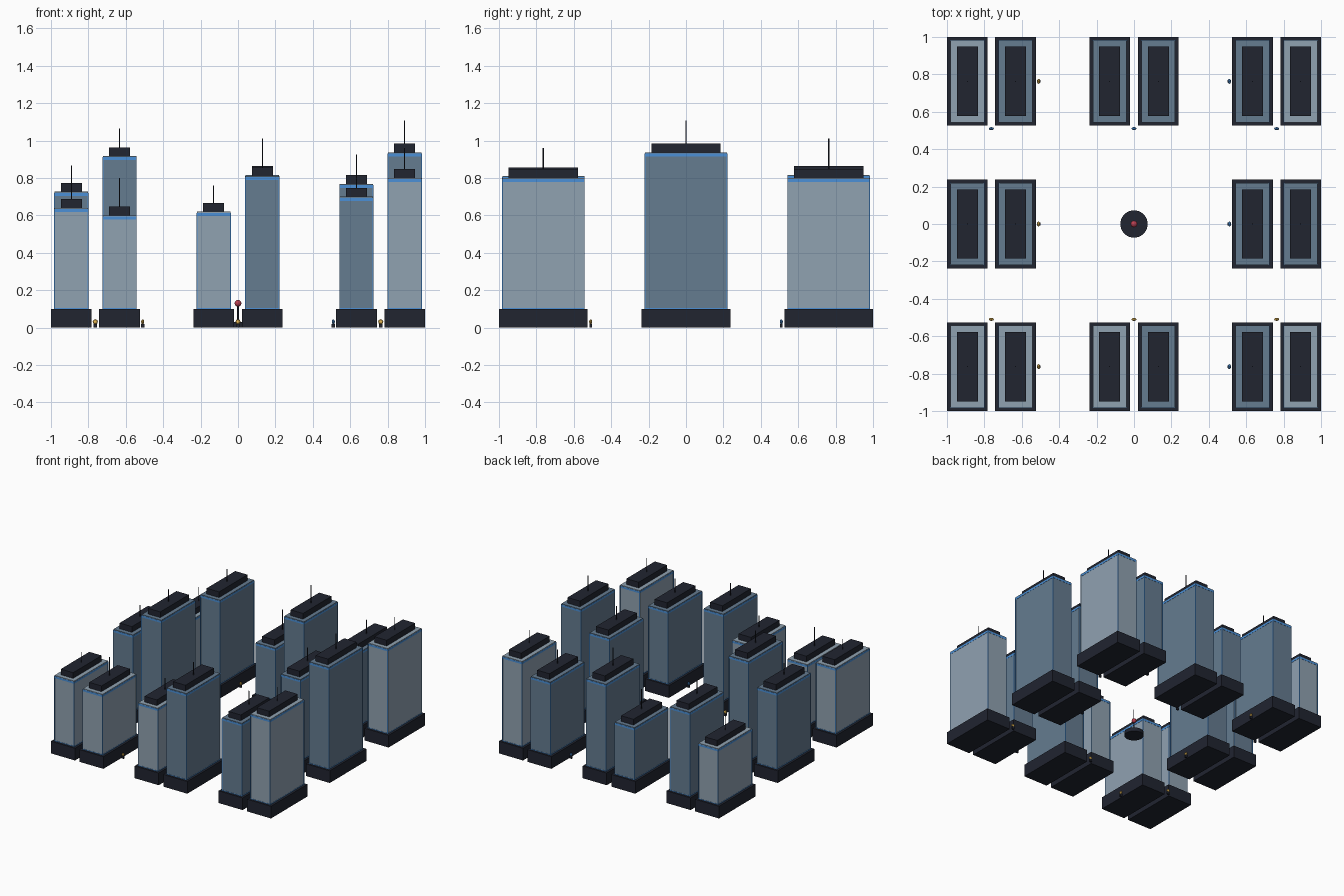
import bpy, bmesh, math

if "Cube" in bpy.data.objects:
    bpy.data.objects.remove(bpy.data.objects["Cube"])


def mat(name, col):
    m = bpy.data.materials.new(name)
    m.diffuse_color = (*col, 1)
    m.use_nodes = True
    m.node_tree.nodes["Principled BSDF"].inputs["Base Color"].default_value = m.diffuse_color
    return m


DARK = mat("dark", (0.015, 0.018, 0.03))
LIGHT = mat("pale_glass", (0.28, 0.36, 0.44))
MID = mat("deep_glass", (0.13, 0.20, 0.28))
BLUE = mat("blue_trim", (0.07, 0.28, 0.68))
AMBER = mat("amber", (0.75, 0.45, 0.08))
RED = mat("red", (0.5, 0.05, 0.08))


def finish(name, bm, m):
    me = bpy.data.meshes.new(name)
    bm.to_mesh(me)
    bm.free()
    me.materials.append(m)
    o = bpy.data.objects.new(name, me)
    bpy.context.collection.objects.link(o)
    return o


def boxes(name, specs, m):
    """Each spec is (x, y, bottom z, width, depth, height)."""
    bm = bmesh.new()
    for x, y, z, w, d, h in specs:
        vs = bmesh.ops.create_cube(bm, size=1)["verts"]
        for v in vs:
            v.co = (x + v.co.x * w, y + v.co.y * d, z + (v.co.z + 0.5) * h)
    return finish(name, bm, m)


def cyl(name, x, y, z, r, h, m, n=8, r2=None):
    bm = bmesh.new()
    bmesh.ops.create_cone(bm, cap_ends=True, segments=n, radius1=r,
                          radius2=r if r2 is None else r2, depth=h)
    bmesh.ops.translate(bm, verts=bm.verts, vec=(x, y, z + h / 2))
    return finish(name, bm, m)


def ball(name, x, y, z, r, m, n=8, scale=(1, 1, 1)):
    bm = bmesh.new()
    bmesh.ops.create_uvsphere(bm, u_segments=n, v_segments=max(4, n // 2), radius=r)
    bmesh.ops.scale(bm, verts=bm.verts, vec=scale)
    bmesh.ops.translate(bm, verts=bm.verts, vec=(x, y, z))
    return finish(name, bm, m)


BASE = 0.1
TW, TD = 0.178, 0.438


def building(x, y, h, tip, glass):
    boxes("podium", [(x, y, 0, 0.218, 0.474, BASE)], DARK)
    boxes("tower", [(x, y, BASE, TW, TD, h - BASE)], glass)
    # blue crown band, foot band and corner strips
    trim = [(x, y, h - 0.022, TW + 0.003, TD + 0.003, 0.016),
            (x, y, BASE, TW + 0.003, TD + 0.003, 0.006)]
    trim += [(x + sx * TW / 2, y + sy * TD / 2, BASE, 0.005, 0.005, h - BASE - 0.006)
             for sx in (-1, 1) for sy in (-1, 1)]
    boxes("tower_trim", trim, BLUE)
    boxes("roof_plant", [(x, y, h, 0.112, 0.37, 0.047)], DARK)
    top = h + 0.047
    cyl("antenna", x, y, top, 0.003, tip - top, DARK, 6)


# city blocks: (x, tower height, antenna tip, glass) for each row
A, B, C = 0.891, 0.633, 0.13
rows = {
    -0.763: [(-A, .64, .77, LIGHT), (-B, .60, .80, LIGHT), (-C, .62, .76, LIGHT),
             (C, .81, .96, MID), (B, .70, .86, MID), (A, .80, .96, LIGHT)],
    0.0: [(-A, .727, .866, MID), (-B, .917, 1.064, MID),
          (B, .768, .925, MID), (A, .937, 1.108, MID)],
    0.763: [(-A, .56, .72, LIGHT), (-B, .79, .94, MID), (-C, .53, .74, MID),
            (C, .817, 1.01, MID), (B, .70, .86, MID), (A, .80, .95, LIGHT)],
}
for y, row in rows.items():
    for x, h, tip, glass in row:
        building(x, y, h, tip, glass)

# small street beacons along the roads
for t in (-0.763, 0, 0.763):
    for s in (-1, 1):
        for along_x in (True, False):
            x, y = (t, s * 0.51) if along_x else (s * 0.51, t)
            col = AMBER if (s < 0) else BLUE
            boxes("beacon_foot", [(x, y, 0, 0.018, 0.014, 0.02)], DARK)
            ball("beacon_head", x, y, 0.031, 0.014, col, 8,
                 (1, 0.6, 1) if along_x else (0.6, 1, 1))

# central plaza with mast and red globe
cyl("plaza_disc", 0, 0, 0, 0.073, 0.03, DARK, 32)
cyl("plaza_mast", 0, 0, 0.03, 0.005, 0.09, DARK, 8)
globe = ball("plaza_globe", 0, 0, 0.13, 0.018, RED, 16)
for p in globe.data.polygons:
    p.use_smooth = True
